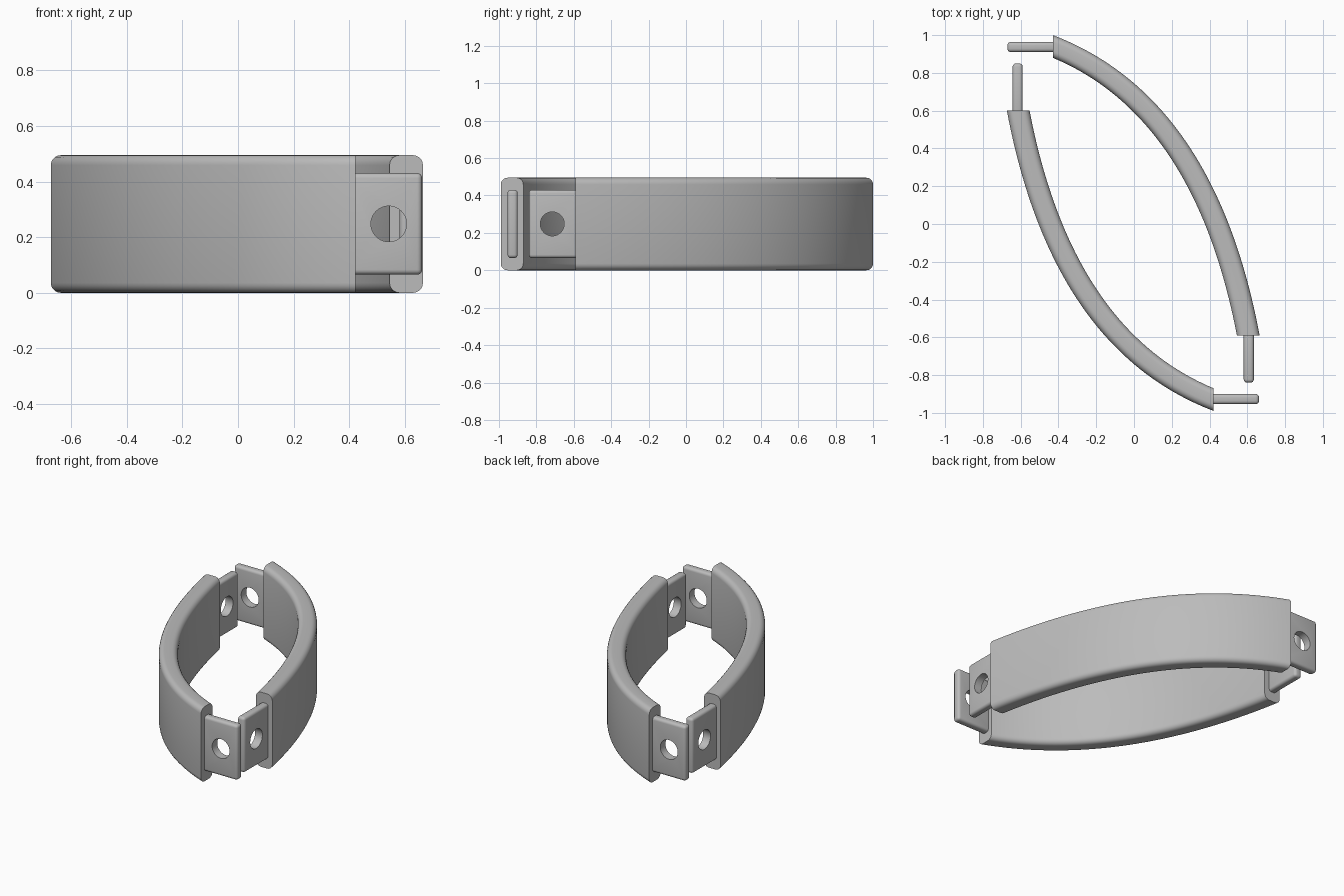
import bpy, bmesh, math
from mathutils import Vector, Matrix

old = bpy.data.objects.get("Cube")
if old:
    bpy.data.objects.remove(old, do_unlink=True)

HEIGHT = 0.495
grey = bpy.data.materials.new("plain_grey")
grey.use_nodes = True
colour = (0.5, 0.5, 0.5, 1)
grey.diffuse_color = colour
grey.node_tree.nodes["Principled BSDF"].inputs["Base Color"].default_value = colour


def make_object(name, bm):
    bmesh.ops.recalc_face_normals(bm, faces=bm.faces[:])
    mesh = bpy.data.meshes.new(name)
    bm.to_mesh(mesh)
    bm.free()
    mesh.materials.append(grey)
    obj = bpy.data.objects.new(name, mesh)
    bpy.context.collection.objects.link(obj)
    return obj


def smooth(obj):
    bpy.ops.object.select_all(action='DESELECT')
    obj.select_set(True)
    bpy.context.view_layer.objects.active = obj
    bpy.ops.object.shade_smooth_by_angle(angle=math.radians(35))


def quadratic(a, b, c, t):
    return a * (1 - t) ** 2 + b * 2 * t * (1 - t) + c * t * t


def rounded_section(half_width, radius, steps=5):
    """Rounded rectangle; first value runs -1..1 across the band."""
    points = []
    for corner, (sx, sz) in enumerate([(1, 1), (-1, 1), (-1, -1), (1, -1)]):
        for i in range(steps + 1):
            a = math.pi / 2 * (corner + i / steps)
            x = sx * (half_width - radius) + radius * math.cos(a)
            z = HEIGHT / 2 + sz * (HEIGHT / 2 - radius) + radius * math.sin(a)
            points.append((x / half_width, z))
    return points


# Curved band: rounded section swept along a bow, with square-cut ends
def curved_band(name, steps=48):
    path = [Vector(p) for p in ((-0.43, 0.94, 0), (0.375, 0.62, 0), (0.605, -0.59, 0))]
    across = [Vector(p) for p in ((0, 0.06, 0), (0.053, 0.053, 0), (0.06, 0, 0))]
    section = rounded_section(0.06, 0.036)
    bm = bmesh.new()
    rings = []
    for i in range(steps + 1):
        t = i / steps
        centre, side = quadratic(*path, t), quadratic(*across, t)
        rings.append([bm.verts.new(centre + side * w + Vector((0, 0, z))) for w, z in section])
    n = len(section)
    for a, b in zip(rings, rings[1:]):
        for j in range(n):
            k = (j + 1) % n
            bm.faces.new((a[j], a[k], b[k], b[j]))
    bm.faces.new(rings[0])
    bm.faces.new(rings[-1])
    return make_object(name, bm)


# Flat end tab: softened plate with a round bolt hole through its thin side
def end_tab(name, centre, size, hole, axis):
    bm = bmesh.new()
    bmesh.ops.create_cube(bm, size=1, matrix=Matrix.Translation(centre) @ Matrix.Diagonal((*size, 1)))
    tab = make_object(name, bm)
    bm = bmesh.new()
    turn = Matrix.Rotation(math.pi / 2, 4, axis)
    bmesh.ops.create_cone(bm, cap_ends=True, segments=40, radius1=0.064, radius2=0.064,
                          depth=0.3, matrix=Matrix.Translation(hole) @ turn)
    cutter = make_object("hole_cutter", bm)
    cutter.hide_render = True
    bevel = tab.modifiers.new("soft_edges", 'BEVEL')
    bevel.width, bevel.segments = 0.018, 4
    cut = tab.modifiers.new("bolt_hole", 'BOOLEAN')
    cut.operation, cut.object, cut.solver = 'DIFFERENCE', cutter, 'EXACT'
    bpy.context.view_layer.update()
    graph = bpy.context.evaluated_depsgraph_get()
    result = bpy.data.meshes.new_from_object(tab.evaluated_get(graph))
    tab.modifiers.clear()
    tab.data = result
    bpy.data.objects.remove(cutter, do_unlink=True)
    return tab


# First half
parts = [
    curved_band("left_band"),
    end_tab("left_back_tab", (-0.53, 0.937, 0.248), (0.28, 0.054, 0.365), (-0.55, 0.937, 0.248), 'X'),
    end_tab("left_front_tab", (0.608, -0.695, 0.248), (0.054, 0.29, 0.365), (0.608, -0.715, 0.248), 'Y'),
]
for part in parts:
    smooth(part)

# Second half: the same parts turned half way round
for part, name in zip(parts, ("right_band", "right_front_tab", "right_back_tab")):
    twin = bpy.data.objects.new(name, part.data.copy())
    twin.matrix_world = Matrix.Translation((-0.008, 0.01, 0)) @ Matrix.Rotation(math.pi, 4, 'Z')
    bpy.context.collection.objects.link(twin)
